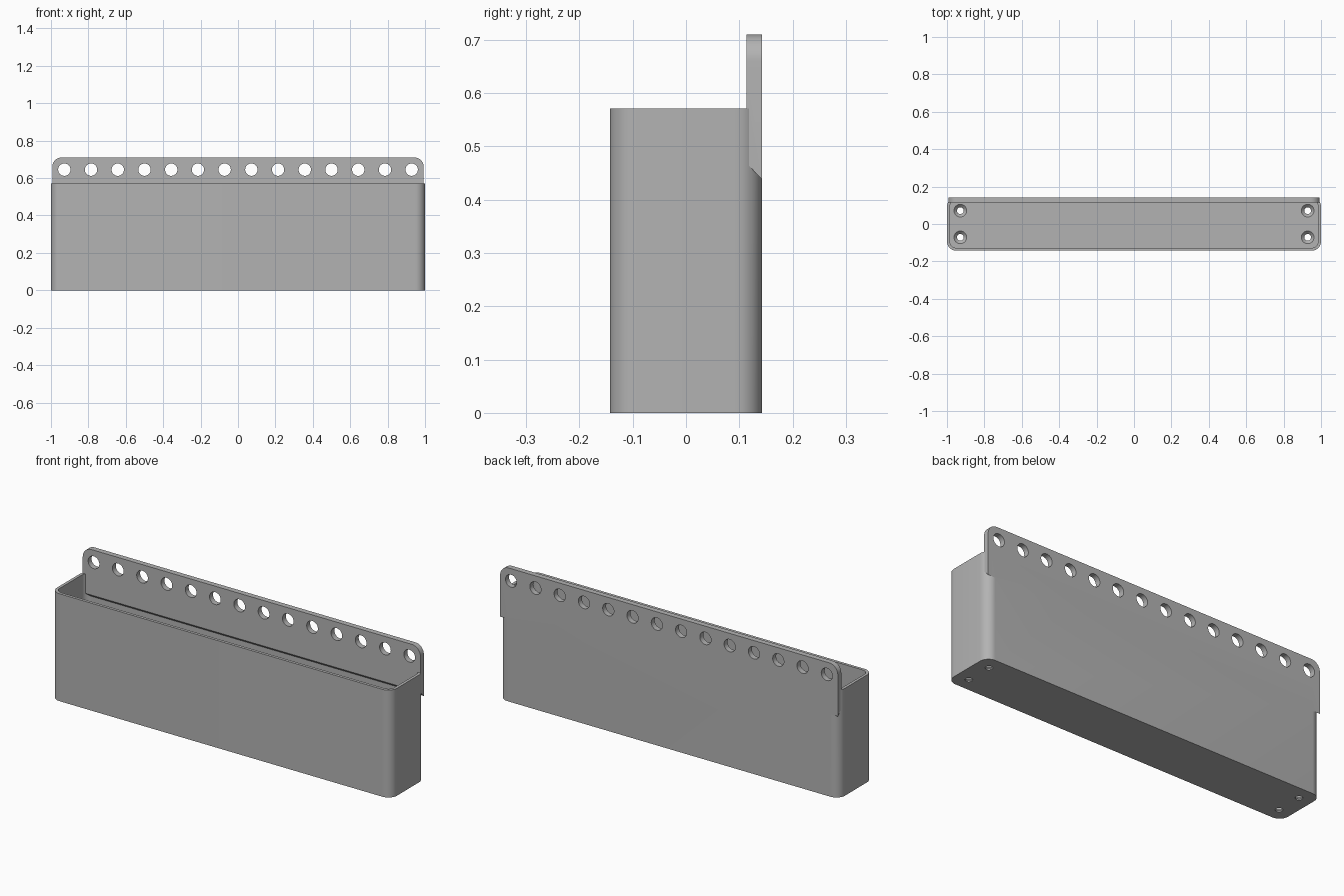
import bpy, bmesh, math
from mathutils import Matrix, Vector

cube = bpy.data.objects.get("Cube")
if cube:
    bpy.data.objects.remove(cube, do_unlink=True)

grey = bpy.data.materials.new("plain grey")
grey.use_nodes = True
COLOUR = (0.45, 0.45, 0.45, 1)
grey.diffuse_color = COLOUR
grey.node_tree.nodes["Principled BSDF"].inputs["Base Color"].default_value = COLOUR

HALF_X, HALF_Y, BOX_H = 1.0, 0.143, 0.571
WALL, FLOOR, CORNER = 0.0155, 0.022, 0.05
PLATE_X, PLATE_FRONT, PLATE_TOP, PLATE_LOW = 0.993, 0.114, 0.71, 0.438
PITCH = 2 / 14


def make_object(name, bm):
    bmesh.ops.recalc_face_normals(bm, faces=bm.faces)
    mesh = bpy.data.meshes.new(name)
    bm.to_mesh(mesh)
    bm.free()
    mesh.materials.append(grey)
    obj = bpy.data.objects.new(name, mesh)
    bpy.context.collection.objects.link(obj)
    return obj


def rounded_box(name, hx, hy, z0, z1, radius):
    """Upright box with rounded vertical edges."""
    bm = bmesh.new()
    size = Matrix.Diagonal((2 * hx, 2 * hy, z1 - z0, 1))
    bmesh.ops.create_cube(bm, size=1, matrix=Matrix.Translation((0, 0, (z0 + z1) / 2)) @ size)
    edges = [e for e in bm.edges if abs(e.verts[0].co.z - e.verts[1].co.z) > 0.01]
    bmesh.ops.bevel(bm, geom=edges, offset=radius, segments=10, profile=0.5, affect='EDGES')
    return make_object(name, bm)


def combine(target, other, operation):
    mod = target.modifiers.new(operation.lower(), 'BOOLEAN')
    mod.operation, mod.solver, mod.object = operation, 'EXACT', other
    bpy.ops.object.select_all(action='DESELECT')
    bpy.context.view_layer.objects.active = target
    target.select_set(True)
    bpy.ops.object.modifier_apply(modifier=mod.name)
    bpy.data.objects.remove(other, do_unlink=True)


# Open-topped box
bin_body = rounded_box("hanging_bin", HALF_X, HALF_Y, 0, BOX_H, CORNER)
cavity = rounded_box("cavity_cutter", HALF_X - WALL, HALF_Y - WALL, FLOOR, 1, CORNER - WALL)
combine(bin_body, cavity, 'DIFFERENCE')

# Back plate: rounded top corners, underside sloping down to the back
bm = bmesh.new()
r = 0.05
outline = [(-PLATE_X, PLATE_LOW), (PLATE_X, PLATE_LOW)]
for side, start in ((1, 0), (-1, 90)):
    for i in range(11):
        a = math.radians(start + 9 * i)
        outline.append((side * (PLATE_X - r) + r * math.cos(a), PLATE_TOP - r + r * math.sin(a)))
face = bm.faces.new([bm.verts.new((x, HALF_Y, z)) for x, z in outline])
front = bmesh.ops.extrude_face_region(bm, geom=[face])["geom"]
for v in [g for g in front if isinstance(g, bmesh.types.BMVert)]:
    v.co.y = PLATE_FRONT
    if v.co.z < PLATE_LOW + 0.001:
        v.co.z += 0.03
combine(bin_body, make_object("back_plate", bm), 'UNION')

# Row of mounting holes through the plate
bm = bmesh.new()
for i in range(14):
    place = Matrix.Translation(((i - 6.5) * PITCH, 0.128, 0.645)) @ Matrix.Rotation(math.pi / 2, 4, 'X')
    bmesh.ops.create_cone(bm, cap_ends=True, segments=40, radius1=0.033, radius2=0.033,
                          depth=0.1, matrix=place)
combine(bin_body, make_object("plate_hole_cutter", bm), 'DIFFERENCE')


# Countersunk screw holes in the floor
def floor_cutter(name, r1, r2, z0, z1):
    bm = bmesh.new()
    for x in (-6.5 * PITCH, 6.5 * PITCH):
        for y in (-PITCH / 2, PITCH / 2):
            bmesh.ops.create_cone(bm, cap_ends=True, segments=32, radius1=r1, radius2=r2,
                                  depth=z1 - z0, matrix=Matrix.Translation((x, y, (z0 + z1) / 2)))
    return make_object(name, bm)


combine(bin_body, floor_cutter("screw_hole_cutter", 0.018, 0.018, -0.05, 0.1), 'DIFFERENCE')
combine(bin_body, floor_cutter("countersink_cutter", 0.016, 0.038, 0.004, 0.026), 'DIFFERENCE')

bpy.ops.object.shade_smooth_by_angle(angle=math.radians(30))
